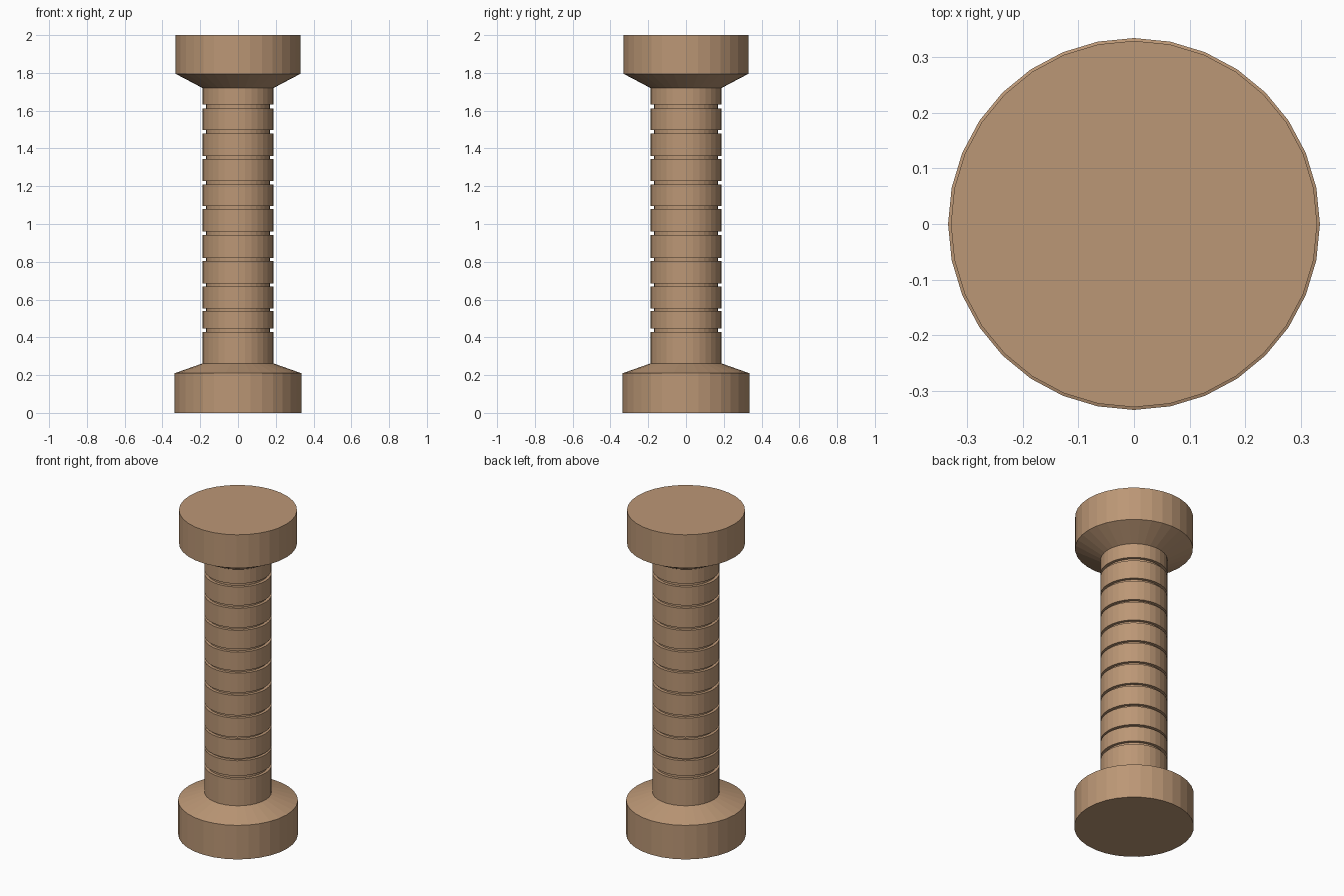
import bpy, bmesh, math

if "Cube" in bpy.data.objects:
    bpy.data.objects.remove(bpy.data.objects["Cube"])

SIDES = 32

wood = bpy.data.materials.new("tan wood")
wood.diffuse_color = (0.50, 0.31, 0.18, 1)
wood.use_nodes = True
wood.node_tree.nodes["Principled BSDF"].inputs["Base Color"].default_value = wood.diffuse_color


def lathe(name, profile):
    """Closed flat-shaded solid of revolution from (radius, z) pairs, bottom to top."""
    bm = bmesh.new()
    rings = []
    for r, z in profile:
        rings.append([bm.verts.new((r * math.cos(2 * math.pi * i / SIDES),
                                    r * math.sin(2 * math.pi * i / SIDES), z))
                      for i in range(SIDES)])
    for a, b in zip(rings, rings[1:]):
        for i in range(SIDES):
            j = (i + 1) % SIDES
            bm.faces.new((a[i], a[j], b[j], b[i]))
    bm.faces.new(rings[0][::-1])
    bm.faces.new(rings[-1])
    mesh = bpy.data.meshes.new(name)
    bm.to_mesh(mesh)
    bm.free()
    mesh.materials.append(wood)
    obj = bpy.data.objects.new(name, mesh)
    bpy.context.collection.objects.link(obj)
    return obj


R, GROOVE_R = 0.188, 0.17
# Grooves cut around the shaft: (bottom z, top z)
grooves = [(0.427, 0.447), (0.54, 0.553), (0.67, 0.685), (0.803, 0.82),
           (0.943, 0.96), (1.08, 1.096), (1.21, 1.228), (1.344, 1.36),
           (1.48, 1.498), (1.612, 1.632)]

# One continuous column: base, grooved shaft, cap
profile = [(0.335, 0), (0.335, 0.21), (R, 0.262)]
for lo, hi in grooves:
    profile += [(R, lo), (GROOVE_R, lo), (GROOVE_R, hi), (R, hi)]
profile += [(R, 1.72), (0.33, 1.795), (0.33, 2.0)]
lathe("grooved_column", profile)
